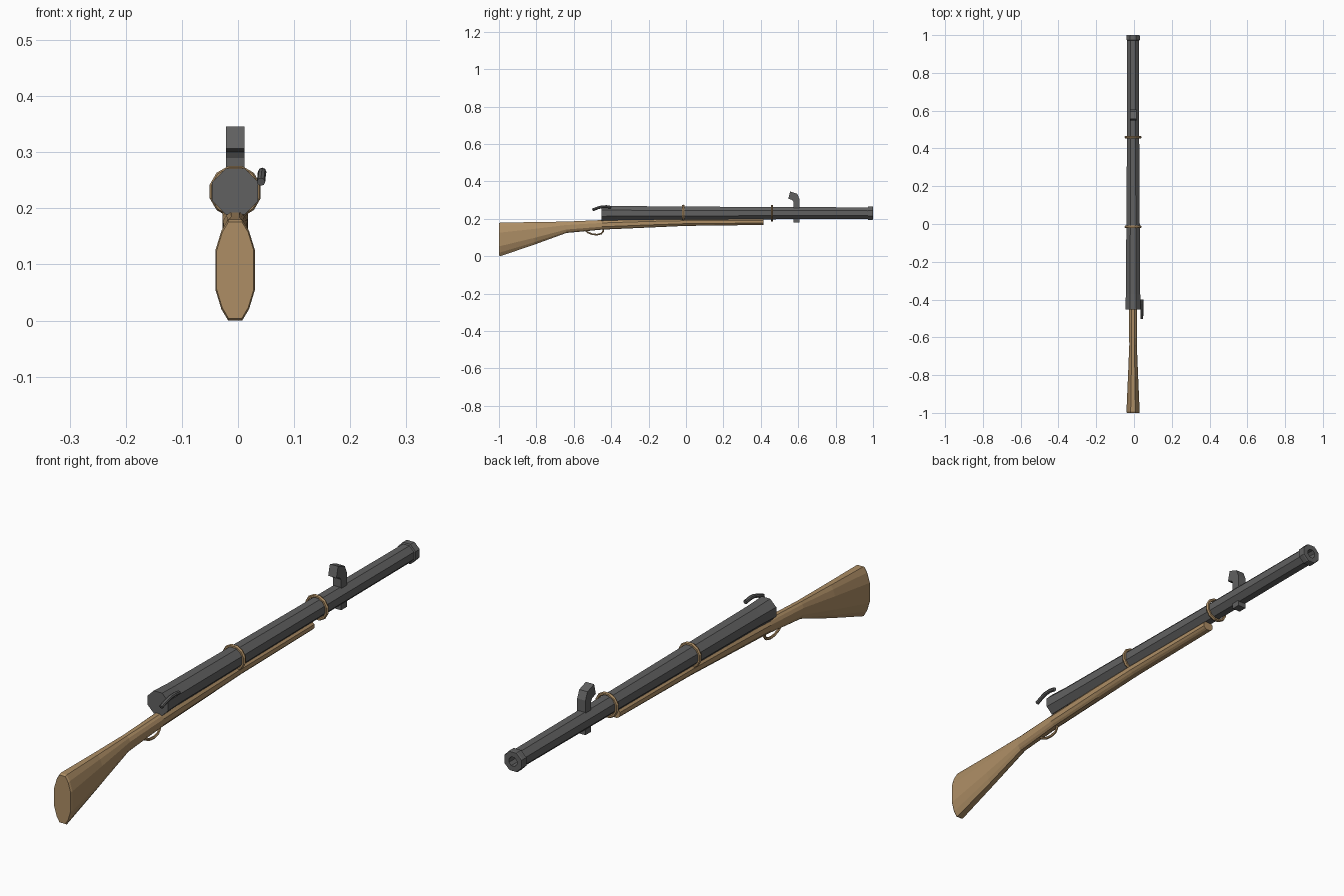
import bpy, bmesh
from math import sin, cos, pi
from mathutils import Vector

if "Cube" in bpy.data.objects:
    bpy.data.objects.remove(bpy.data.objects["Cube"])

CX, CZ = -0.005, 0.23      # barrel axis


def material(name, rgb):
    m = bpy.data.materials.new(name)
    m.diffuse_color = (*rgb, 1)
    m.use_nodes = True
    m.node_tree.nodes["Principled BSDF"].inputs["Base Color"].default_value = m.diffuse_color
    return m


WOOD = material("wood", (0.42, 0.27, 0.13))
STEEL = material("steel", (0.12, 0.12, 0.12))


def finish(name, bm, mat):
    bmesh.ops.recalc_face_normals(bm, faces=bm.faces)
    me = bpy.data.meshes.new(name)
    bm.to_mesh(me)
    bm.free()
    me.materials.append(mat)
    ob = bpy.data.objects.new(name, me)
    bpy.context.collection.objects.link(ob)
    return ob


def loft(name, rings, mat, closed=False):
    """Skin equal-length rings of points; cap the ends unless closed."""
    bm = bmesh.new()
    vs = [[bm.verts.new(p) for p in r] for r in rings]
    n = len(vs[0])
    pairs = list(zip(vs, vs[1:])) + ([(vs[-1], vs[0])] if closed else [])
    for a, b in pairs:
        for i in range(n):
            j = (i + 1) % n
            bm.faces.new((a[i], a[j], b[j], b[i]))
    if not closed:
        bm.faces.new(vs[0])
        bm.faces.new(vs[-1])
    return finish(name, bm, mat)


def octagon(y, flat):
    """Flat-topped octagon around the barrel axis."""
    r = flat / cos(pi / 8)
    return [(CX + r * cos(pi / 8 + k * pi / 4), y, CZ + r * sin(pi / 8 + k * pi / 4))
            for k in range(8)]


def tube(name, path, radius, mat, sides=6):
    """Thin rod following a path that lies roughly in the y-z plane."""
    pts = [Vector(p) for p in path]
    rings = []
    for i, p in enumerate(pts):
        t = (pts[min(i + 1, len(pts) - 1)] - pts[max(i - 1, 0)]).normalized()
        u = Vector((1, 0, 0))
        u = (u - t * u.dot(t)).normalized()
        v = t.cross(u)
        rings.append([p + radius * (cos(a) * u + sin(a) * v)
                      for a in (2 * pi * k / sides for k in range(sides))])
    return loft(name, rings, mat)


# Barrel with flared breech, muzzle ring and bore
profile = [(-0.452, 0.041), (-0.37, 0.038), (0.36, 0.033), (0.972, 0.031),
           (0.974, 0.036), (0.995, 0.036), (1.0, 0.034), (1.0, 0.016), (0.88, 0.016)]
loft("barrel", [octagon(y, r) for y, r in profile], STEEL)

# Stock: y, bottom, top, half width
stations = [(-1.0, 0.004, 0.176, 0.033), (-0.993, 0.0, 0.18, 0.035),
            (-0.81, 0.062, 0.182, 0.027), (-0.64, 0.124, 0.185, 0.020),
            (-0.45, 0.142, 0.193, 0.022), (-0.2, 0.153, 0.2, 0.023),
            (0.0, 0.162, 0.202, 0.023), (0.415, 0.167, 0.201, 0.021)]
half = [(0.36, 1), (0.7, 0.78), (1, 0.4)]
section = (half + [(x, -z) for x, z in half[::-1]]
           + [(-x, -z) for x, z in half] + [(-x, z) for x, z in half[::-1]])
loft("stock", [[(CX + w * x, y, (lo + hi) / 2 + z * (hi - lo) / 2) for x, z in section]
               for y, lo, hi, w in stations], WOOD)

# Barrel bands
for i, y in enumerate((-0.015, 0.46)):
    rings = []
    for k in range(12):
        a = pi / 12 + k * pi / 6
        rings.append([(CX + (0.041 + 0.006 * cos(b)) * cos(a), y + 0.007 * sin(b),
                       CZ + (0.041 + 0.006 * cos(b)) * sin(a))
                      for b in (j * pi / 3 for j in range(6))])
    loft(f"band_{i + 1}", rings, WOOD, closed=True)

# Trigger guard
tube("trigger_guard", [(CX, -0.54, 0.14), (CX, -0.525, 0.127), (CX, -0.5, 0.117),
                       (CX, -0.475, 0.115), (CX, -0.452, 0.121),
                       (CX, -0.443, 0.133), (CX, -0.442, 0.15)], 0.005, WOOD)

# Hammer lever
tube("hammer", [(0.041, -0.5, 0.247), (0.042, -0.475, 0.257), (0.043, -0.45, 0.264),
                (0.043, -0.425, 0.265), (0.042, -0.4, 0.261)], 0.0075, STEEL, 8)

# Hooked front sight, extruded across x
hook = [(0.574, 0.18), (0.607, 0.18), (0.607, 0.305), (0.595, 0.333),
        (0.557, 0.346), (0.547, 0.307), (0.568, 0.3), (0.574, 0.29)]
loft("front_sight", [[(x, y, z) for y, z in hook] for x in (-0.021, 0.012)], STEEL)
